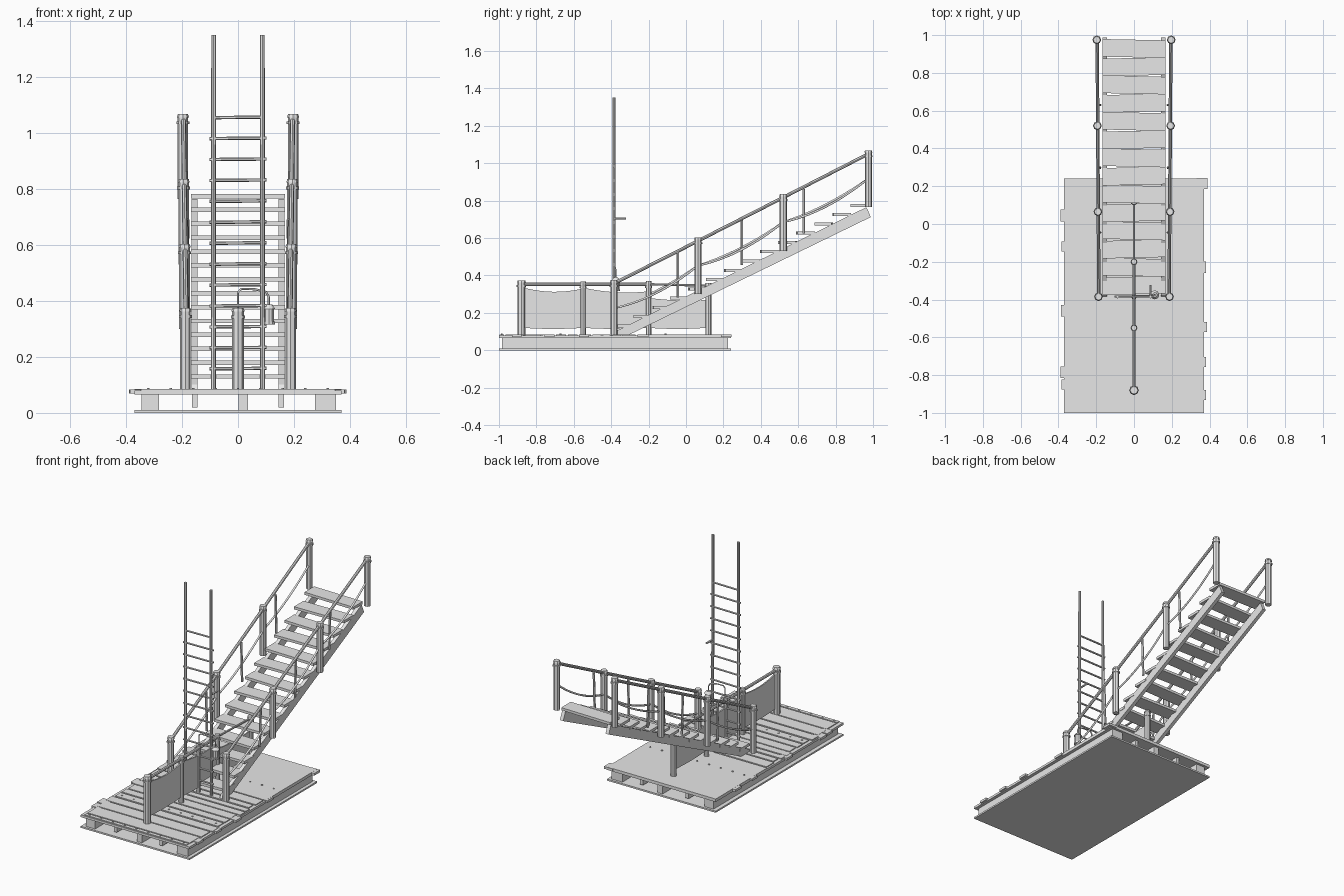
import bpy, bmesh, math, random
from mathutils import Vector, Matrix

if "Cube" in bpy.data.objects:
    bpy.data.objects.remove(bpy.data.objects["Cube"])

random.seed(4)
grey = bpy.data.materials.new("weathered_grey")
grey.diffuse_color = (0.8, 0.8, 0.8, 1)
grey.use_nodes = True
grey.node_tree.nodes["Principled BSDF"].inputs["Base Color"].default_value = grey.diffuse_color


def finish(name, bm):
    bmesh.ops.recalc_face_normals(bm, faces=bm.faces)
    me = bpy.data.meshes.new(name)
    bm.to_mesh(me)
    bm.free()
    me.materials.append(grey)
    ob = bpy.data.objects.new(name, me)
    bpy.context.collection.objects.link(ob)
    return ob


def add_box(bm, x0, x1, y0, y1, z0, z1):
    mat = Matrix.Translation(((x0 + x1) / 2, (y0 + y1) / 2, (z0 + z1) / 2)) @ \
        Matrix.Diagonal((x1 - x0, y1 - y0, z1 - z0, 1))
    return bmesh.ops.create_cube(bm, size=1, matrix=mat)["verts"]


def box(name, *dims):
    bm = bmesh.new()
    add_box(bm, *dims)
    return finish(name, bm)


def add_rod(bm, a, b, r, sides=8, r2=None):
    a, b = Vector(a), Vector(b)
    d = b - a
    mat = Matrix.Translation((a + b) / 2) @ d.to_track_quat('Z', 'Y').to_matrix().to_4x4()
    bmesh.ops.create_cone(bm, cap_ends=True, segments=sides, radius1=r,
                          radius2=r2 or r, depth=d.length, matrix=mat)


def rod(name, a, b, r, sides=8):
    bm = bmesh.new()
    add_rod(bm, a, b, r, sides)
    return finish(name, bm)


def tube(name, pts, r):
    cu = bpy.data.curves.new(name, 'CURVE')
    cu.dimensions = '3D'
    cu.bevel_depth, cu.bevel_resolution, cu.use_fill_caps = r, 1, True
    sp = cu.splines.new('POLY')
    sp.points.add(len(pts) - 1)
    for p, co in zip(sp.points, pts):
        p.co = (*co, 1)
    tmp = bpy.data.objects.new(name, cu)
    me = bpy.data.meshes.new_from_object(tmp)
    bpy.data.objects.remove(tmp)
    me.name = name
    me.materials.clear()
    me.materials.append(grey)
    ob = bpy.data.objects.new(name, me)
    bpy.context.collection.objects.link(ob)


def sag(a, b, drop, n=10):
    a, b = Vector(a), Vector(b)
    return [a.lerp(b, i / n) - Vector((0, 0, drop * 4 * (i / n) * (1 - i / n)))
            for i in range(n + 1)]


def post(name, x, y, z0, z1, r=0.019):
    # shaft with a wider binding and a tapered cap
    bm = bmesh.new()
    add_rod(bm, (x, y, z0), (x, y, z1 - 0.008), r)
    add_rod(bm, (x, y, z1 - 0.036), (x, y, z1 - 0.026), r * 1.22)
    add_rod(bm, (x, y, z1 - 0.012), (x, y, z1), r * 1.15, 8, r * 0.95)
    return finish(name, bm)


# Pallet base
box("base_sheet", -0.37, 0.37, -1, 0.24, 0, 0.01)
for name, x0, x1 in (("left", -0.345, -0.283), ("middle", 0.002, 0.036), ("right", 0.275, 0.35)):
    box(name + "_base_beam", x0, x1, -0.985, 0.225, 0.01, 0.066)
for s in (-1, 1):
    box("inner_base_beam", s * 0.155 - 0.01, s * 0.155 + 0.01, -0.97, 0.21, 0.02, 0.066)
box("deck", -0.37, 0.37, -1, 0.24, 0.066, 0.08)

# Deck boards laid across the base, rear ones closely joined
bm = bmesh.new()
edges = [-1.0, -0.97, -0.865, -0.775, -0.7, -0.635, -0.575, -0.505, -0.45, -0.4, -0.345, -0.265]
for y0, y1 in zip(edges, edges[1:]):
    g = random.uniform(0.003, 0.007)
    w = random.uniform(0.344, 0.368)
    add_box(bm, -w, w, y0 + g, y1 - g, 0.078, 0.0855)
add_box(bm, -0.37, 0.37, -0.26, 0.24, 0.078, 0.0845)
finish("deck_boards", bm)

# Protruding board ends
bm = bmesh.new()
for s, ys in ((1, (0.215, -0.23, -0.545, -0.73, -0.905)), (-1, (0.045, -0.12, -0.46, -0.785, -0.85))):
    for y in ys:
        h = random.uniform(0.02, 0.032)
        xs = sorted((s * 0.33, s * random.uniform(0.38, 0.39)))
        add_box(bm, *xs, y - h, y + h, 0.07, 0.084)
finish("board_ends", bm)

# Nail heads
bm = bmesh.new()
for y in (-0.985, -0.67, -0.11):
    for i in range(9):
        x = -0.32 + i * 0.08
        add_rod(bm, (x, y, 0.082), (x, y, 0.089), 0.005, 6)
finish("nail_heads", bm)

# Stair stringers, sloping side profile extruded in x
profile = ((-0.385, 0.085), (-0.31, 0.08), (0.988, 0.712), (0.965, 0.765), (-0.375, 0.102))
for s in (-1, 1):
    bm = bmesh.new()
    f = bm.faces.new([bm.verts.new((s * 0.155 - 0.011, y, z)) for y, z in profile])
    ext = bmesh.ops.extrude_face_region(bm, geom=[f])["geom"]
    bmesh.ops.translate(bm, vec=(0.022, 0, 0),
                        verts=[v for v in ext if isinstance(v, bmesh.types.BMVert)])
    finish("stair_stringer", bm)

# Treads with slightly uneven edges
for k in range(14):
    y, z = -0.372 + 0.0965 * k, 0.13 + 0.0496 * k
    bm = bmesh.new()
    for v in add_box(bm, -0.168, 0.168, y, y + 0.093, z - 0.008, z + 0.008):
        v.co.y += 0.004 * math.sin(3.1 * k + 9 * v.co.x)
    finish("stair_tread", bm)

# Stair railings: main posts, thin posts, straight top rail, sagging ropes
posts = ((-0.385, 0.08, 0.375), (0.065, 0.3, 0.603), (0.52, 0.53, 0.835), (0.975, 0.765, 1.068))
for s in (-1, 1):
    for i, (y, z0, z1) in enumerate(posts):
        post("stair_post", s * (0.188 + 0.003 * i), y, z0, z1)
    for y in (-0.045, 0.297, 0.63):
        z = 0.555 + 0.505 * y
        rod("thin_stair_post", (s * 0.18, y, z - 0.25), (s * 0.186, y, z - 0.01), 0.0075, 6)
    for i in range(3):
        (ya, _, za), (yb, _, zb) = posts[i], posts[i + 1]
        xa, xb = s * (0.186 + 0.003 * i), s * (0.189 + 0.003 * i)
        rod("stair_top_rail", (xa, ya, za - 0.018), (xb, yb, zb - 0.018), 0.009)
        tube("stair_rope", sag((xa, ya, za - 0.15), (xb, yb, zb - 0.15), 0.028 + 0.006 * s), 0.006)

# Centre fence
for y, r, z in ((-0.88, 0.021, 0.374), (-0.55, 0.015, 0.368), (-0.385, 0.012, 0.37),
                (-0.2, 0.015, 0.37), (0.12, 0.017, 0.36)):
    post("fence_post", 0, y, 0.08, z, r)
rod("fence_rail", (0, -0.88, 0.353), (0, -0.2, 0.353), 0.009)
rod("fence_rear_rail", (0, -0.2, 0.353), (0, 0.12, 0.345), 0.006)

# Hanging fence panels with a sagging upper edge
for y0, y1, za, zb, drop in ((-0.87, -0.55, 0.335, 0.33, 0.02), (-0.55, -0.2, 0.335, 0.315, 0.015),
                             (-0.2, 0.11, 0.28, 0.27, 0.008)):
    bm = bmesh.new()
    top = sag((-0.004, y0, za), (-0.004, y1, zb), drop, 8)
    low = sag((-0.004, y0, 0.12), (-0.004, y1, 0.12), 0.006, 8)
    f = bm.faces.new([bm.verts.new(p) for p in top + low[::-1]])
    ext = bmesh.ops.extrude_face_region(bm, geom=[f])["geom"]
    bmesh.ops.translate(bm, vec=(0.008, 0, 0),
                        verts=[v for v in ext if isinstance(v, bmesh.types.BMVert)])
    finish("fence_panel", bm)

# Ladder
for s in (-1, 1):
    rod("ladder_upright", (s * 0.088, -0.385, 0.08), (s * 0.087, -0.385, 1.35), 0.0085)
for i in range(13):
    z = 1.055 - 0.0748 * i
    w = 0.088 if i == 0 else 0.102
    rod("ladder_rung", (-w, -0.385, z), (w, -0.385, z + 0.002), 0.006, 6)
rod("ladder_peg", (0.087, -0.39, 0.705), (0.087, -0.322, 0.705), 0.006, 6)

# Lantern on a bent hook
tube("lantern_hook", [(0, -0.38, 0.36), (0, -0.38, 0.43), (0.012, -0.38, 0.443), (0.06, -0.38, 0.442),
                      (0.1, -0.376, 0.432), (0.11, -0.375, 0.415), (0.11, -0.375, 0.38)], 0.004)
bm = bmesh.new()
for z0, z1, r, r2 in ((0.316, 0.326, 0.023, 0.023), (0.326, 0.372, 0.019, 0.019), (0.372, 0.388, 0.024, 0.012)):
    add_rod(bm, (0.11, -0.375, z0), (0.11, -0.375, z1), r, 10, r2)
finish("lantern", bm)
